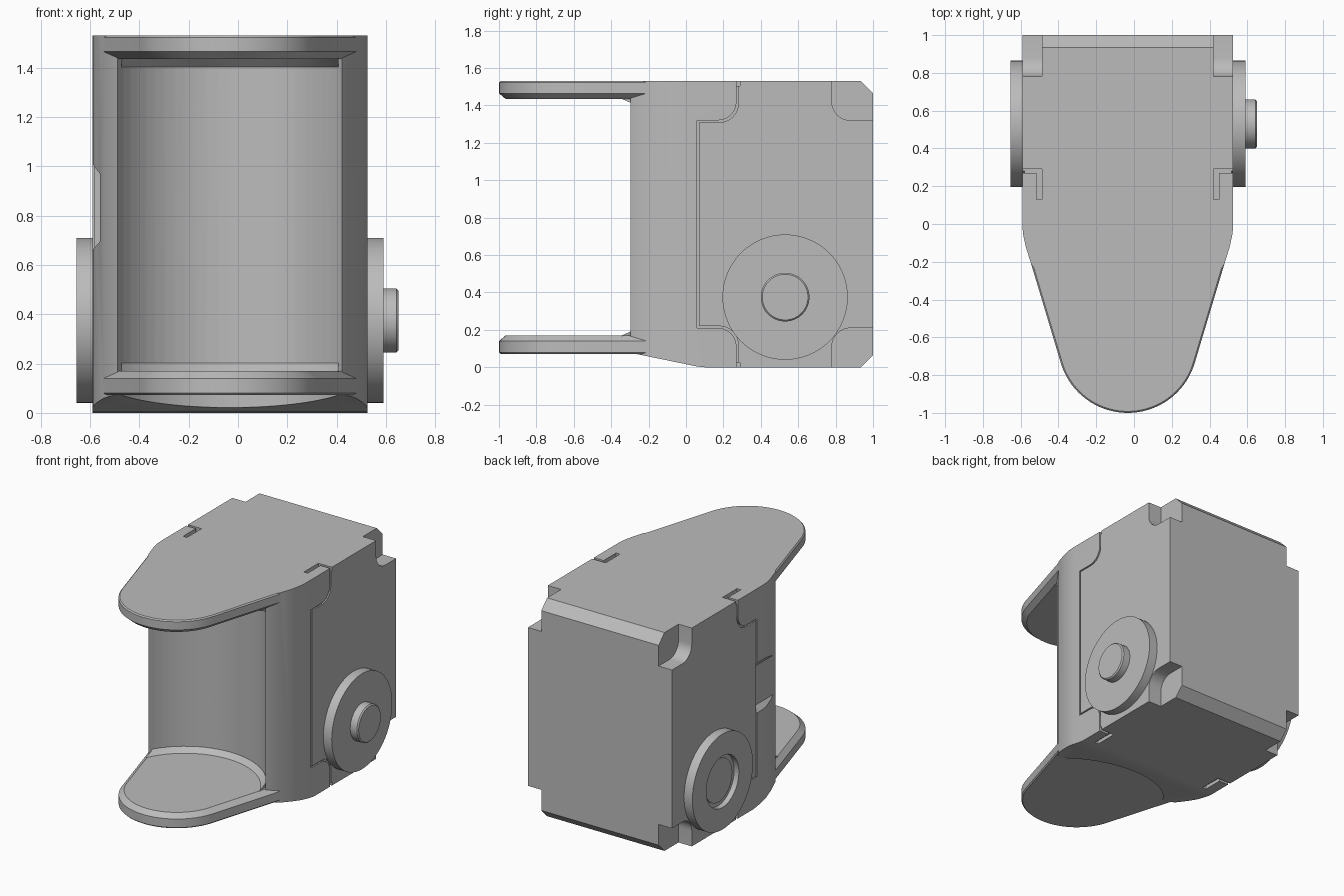
import bpy, bmesh, math
from mathutils import Vector

if "Cube" in bpy.data.objects:
    bpy.data.objects.remove(bpy.data.objects["Cube"], do_unlink=True)

CX = -0.033      # body centre line
HW = 0.558       # body half width
TOP = 1.53

grey = bpy.data.materials.new("plain_grey")
grey.use_nodes = True
colour = (0.5, 0.5, 0.5, 1)
grey.diffuse_color = colour
grey.node_tree.nodes["Principled BSDF"].inputs["Base Color"].default_value = colour


def loft(name, rings):
    """Closed solid skinned through rings of equal point count."""
    bm = bmesh.new()
    loops = [[bm.verts.new(p) for p in ring] for ring in rings]
    n = len(loops[0])
    for a, b in zip(loops, loops[1:]):
        for i in range(n):
            j = (i + 1) % n
            bm.faces.new((a[i], a[j], b[j], b[i]))
    bm.faces.new(loops[0])
    bm.faces.new(loops[-1])
    bmesh.ops.recalc_face_normals(bm, faces=bm.faces)
    mesh = bpy.data.meshes.new(name)
    bm.to_mesh(mesh)
    bm.free()
    mesh.materials.append(grey)
    obj = bpy.data.objects.new(name, mesh)
    bpy.context.collection.objects.link(obj)
    return obj


def prism(name, pts, axis, lo, hi):
    place = {"x": lambda a, b, h: (h, a, b),
             "y": lambda a, b, h: (a, h, b),
             "z": lambda a, b, h: (a, b, h)}[axis]
    return loft(name, [[place(a, b, h) for a, b in pts] for h in (lo, hi)])


def boolean(target, other, operation):
    """Apply one boolean and discard the helper."""
    mod = target.modifiers.new("cut", "BOOLEAN")
    mod.operation, mod.object, mod.solver = operation, other, "EXACT"
    bpy.context.view_layer.objects.active = target
    bpy.ops.object.modifier_apply(modifier=mod.name)
    bpy.data.objects.remove(other, do_unlink=True)


def arc(cx, cy, r, start, end, steps):
    angles = [math.radians(start + (end - start) * i / steps) for i in range(steps + 1)]
    return [(cx + r * math.cos(a), cy + r * math.sin(a)) for a in angles]


def mirror(half):
    return half + [(-x, y) for x, y in reversed(half)]


def finish(obj):
    obj.location.x = CX
    bpy.ops.object.select_all(action="DESELECT")
    obj.select_set(True)
    bpy.context.view_layer.objects.active = obj
    bpy.ops.object.shade_smooth_by_angle(angle=math.radians(25))


# Main block: plan outline with a concave front, trimmed by the side profile
POCKET_Y, POCKET_R = -0.543, 0.518


def pocket(r, end):
    a = math.degrees(math.acos(end / r))
    return arc(0, POCKET_Y, r, a, 180 - a, 24)


sides = [(HW, 1), (HW, 0.0), (0.555, -0.05), (0.54, -0.12), (0.512, -0.21)]
plan = sides + pocket(POCKET_R, 0.455) + [(-x, y) for x, y in reversed(sides)]
body = prism("body", plan, "z", -0.1, 1.7)
profile = [(-0.5, 0.072), (-0.27, 0.072), (0.06, 0.004), (0.1, 0), (0.935, 0),
           (1, 0.065), (1, TOP - 0.065), (0.935, TOP), (-0.5, TOP)]
boolean(body, prism("side_trim", profile, "x", -1, 1), "INTERSECT")


# Rounded tongues at top and bottom, chamfered on their inner rims
def tongue(inset):
    nx, ny = 0.957, -0.29
    half = [(0.3, 0.02), (0.512 - inset * nx, -0.21 - inset * ny)]
    half += arc(0, -0.63, 0.37 - inset, -16.9, -90, 18)
    return half + [(-x, y) for x, y in reversed(half[:-1])]


def levels(outlines, heights):
    return [[(x, y, z) for x, y in o] for o, z in zip(outlines, heights)]


tongue_rings = [tongue(0.008), tongue(0), tongue(0), tongue(0.035)]
fillet_rings = [pocket(POCKET_R - d, 0.44) + [(-0.4, 0.1), (0.4, 0.1)] for d in (0.035, 0.035, 0)]
for heights, fillet in (((0.072, 0.08, 0.14, 0.17), (0.15, 0.17, 0.203)),
                        ((TOP, TOP - 0.008, 1.465, 1.435), (1.455, 1.435, 1.402))):
    boolean(body, loft("tongue", levels(tongue_rings, heights)), "UNION")
    boolean(body, loft("pocket_fillet", levels(fillet_rings, fillet)), "UNION")

# Rounded notches at the four rear corners, panel grooves and short slots
notch = [(0.78, 1.7)] + arc(0.88, 1.42, 0.1, 180, 270, 8) + [(1.1, 1.32), (1.1, 1.7)]
upper = [(0.27, 1.6)] + arc(0.17, 1.42, 0.1, 0, -90, 8) + [(0.06, 1.32)]
W = 0.01
path = upper + [(y, TOP - z) for y, z in reversed(upper)]
inner = [(y + W, z - W if z > TOP / 2 else z + W) for y, z in path]
groove = path + inner[::-1]
slot = [(0.453, 0.13), (0.483, 0.13), (0.483, 0.27), (0.6, 0.27), (0.6, 0.29), (0.453, 0.29)]
for s in (1, -1):
    boolean(body, prism("groove_cutter", groove, "x", s * (HW - 0.01), s * 0.7), "DIFFERENCE")
    for flip in (False, True):
        pts = [(y, TOP - z if flip else z) for y, z in notch]
        boolean(body, prism("notch_cutter", pts, "x", s * 0.455, s * 0.7), "DIFFERENCE")
        lo, hi = (-0.1, 0.025) if flip else (TOP - 0.025, 1.7)
        boolean(body, prism("slot_cutter", [(s * x, y) for x, y in slot], "z", lo, hi), "DIFFERENCE")

# Cable recess on the right side
recess = [(-0.7, 1.01), (-HW, 1.01), (-0.527, 0.97), (-0.527, 0.695), (-HW, 0.66), (-0.7, 0.66)]
boolean(body, prism("recess_cutter", recess, "y", -0.4, 0.06), "DIFFERENCE")
finish(body)


# Round side bosses, drawn as (radius, x) steps
def turned(name, steps):
    rings = [[(x, y, z) for y, z in arc(0.53, 0.375, r, 0, 354.375, 63)] for r, x in steps]
    obj = loft(name, rings)
    finish(obj)


R = 0.335
turned("left_disc", [(R, HW - 0.03), (R, HW + 0.065)])
turned("left_shaft", [(0.13, HW), (0.13, 0.675), (0.122, 0.683)])
turned("right_disc", [(R, -HW + 0.03), (R, -0.622), (0.18, -0.622), (0.18, -0.585),
                      (0.15, -0.585), (0.15, -0.592)])
